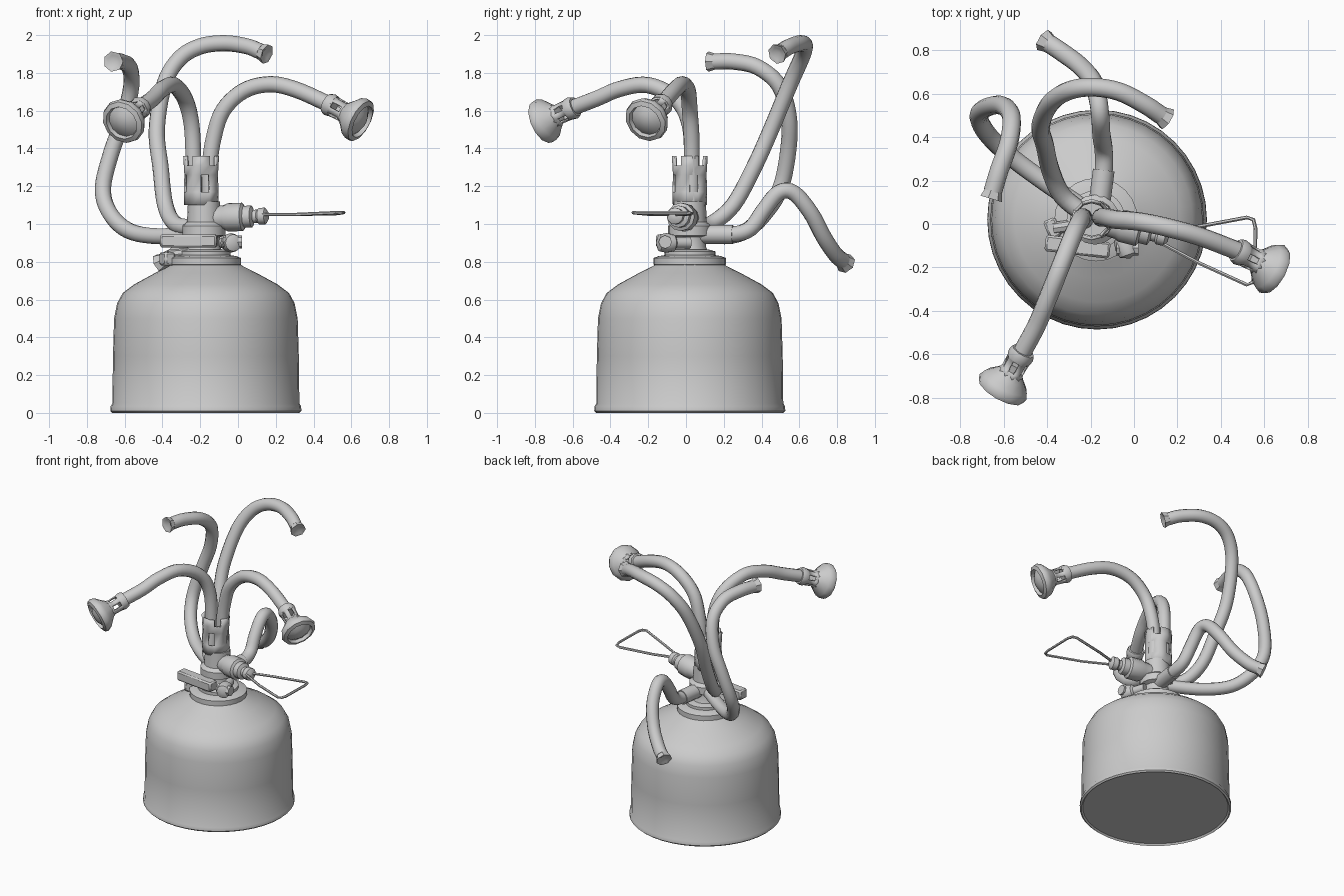
import bpy, bmesh, math
from mathutils import Vector, Matrix

if "Cube" in bpy.data.objects:
    bpy.data.objects.remove(bpy.data.objects["Cube"])

AX, AY = -0.17, 0.02          # canister axis


def finish(name, bm, solid=0, angle=40):
    bmesh.ops.remove_doubles(bm, verts=bm.verts, dist=1e-5)
    bmesh.ops.recalc_face_normals(bm, faces=bm.faces)
    me = bpy.data.meshes.new(name)
    bm.to_mesh(me)
    bm.free()
    ob = bpy.data.objects.new(name, me)
    bpy.context.collection.objects.link(ob)
    if solid:
        m = ob.modifiers.new("wall", 'SOLIDIFY')
        m.thickness = solid
        m.offset = 0
    bpy.ops.object.select_all(action='DESELECT')
    ob.select_set(True)
    bpy.context.view_layer.objects.active = ob
    bpy.ops.object.shade_smooth_by_angle(angle=math.radians(angle))
    return ob


def lathe(name, profile, origin, axis=(0, 0, 1), n=16, solid=0, holes=None, angle=40):
    """Revolve (radius, distance) pairs; holes(row, column) leaves faces out."""
    q = Vector(axis).to_track_quat('Z', 'Y')
    o = Vector(origin)
    bm = bmesh.new()
    rings = [[bm.verts.new(o + q @ Vector((r * math.cos(math.tau * i / n),
                                           r * math.sin(math.tau * i / n), t)))
              for i in range(n)] for r, t in profile]
    for k in range(len(rings) - 1):
        for i in range(n):
            if holes and holes(k, i):
                continue
            j = (i + 1) % n
            bm.faces.new((rings[k][i], rings[k][j], rings[k + 1][j], rings[k + 1][i]))
    return finish(name, bm, solid, angle)


def spline(points, steps):
    p = [Vector(a) for a in points]
    p = [2 * p[0] - p[1]] + p + [2 * p[-1] - p[-2]]
    out = []
    for i in range(1, len(p) - 2):
        a, b, c, d = p[i - 1:i + 3]
        for s in range(steps):
            t = s / steps
            out.append(0.5 * (2 * b + (c - a) * t + (2 * a - 5 * b + 4 * c - d) * t * t
                              + (3 * b - a - 3 * c + d) * t ** 3))
    return out + [p[-2]]


def tube(name, points, r, n=12, steps=5):
    """Sweep a circle along a smooth path (steps=1 keeps straight runs)."""
    path = spline(points, steps)
    bm = bmesh.new()
    rings, side = [], None
    for i, c in enumerate(path):
        t = (path[min(i + 1, len(path) - 1)] - path[max(i - 1, 0)]).normalized()
        side = t.orthogonal() if side is None else side - t * side.dot(t)
        side.normalize()
        up = t.cross(side)
        rings.append([bm.verts.new(c + r * (side * math.cos(math.tau * k / n)
                                            + up * math.sin(math.tau * k / n)))
                      for k in range(n)])
    for a, b in zip(rings, rings[1:]):
        for k in range(n):
            m = (k + 1) % n
            bm.faces.new((a[k], a[m], b[m], b[k]))
    bm.faces.new(rings[0])
    bm.faces.new(rings[-1])
    return finish(name, bm)


def box(name, center, size, rot_z=0):
    bm = bmesh.new()
    bmesh.ops.create_cube(bm, size=1)
    bm.transform(Matrix.Translation(center) @ Matrix.Rotation(rot_z, 4, 'Z')
                 @ Matrix.Diagonal((*size, 1)))
    bmesh.ops.bevel(bm, geom=bm.edges[:], offset=0.01, segments=1, affect='EDGES')
    return finish(name, bm)


# Gas canister with rolled base rim and domed shoulder
lathe("canister", [(0, .012), (.485, .012), (.495, 0), (.506, .01), (.504, .035), (.495, .05),
                   (.492, .3), (.486, .5), (.47, .58), (.44, .635), (.38, .68), (.27, .74),
                   (.2, .775), (.165, .795), (0, .795)], (AX, AY, 0), n=40)
# Neck collar and cap
lathe("neck_collar", [(0, .775), (.165, .775), (.192, .785), (.192, .82), (.165, .83),
                      (.135, .835), (.135, .855), (.1, .865), (0, .865)], (AX - .005, AY, 0), n=24)
# Valve block below the burner
lathe("valve_block", [(0, .85), (.1, .85), (.085, .88), (.085, .93), (.115, .94), (.115, .99),
                      (.09, 1.01), (.085, 1.12), (0, 1.12)], (AX - .01, AY, 0), n=16)
# Slotted burner sleeve with notched top
lathe("burner_sleeve", [(.083, 1.1), (.085, 1.17), (.082, 1.26), (.085, 1.31), (.088, 1.36)],
      (AX - .025, AY, 0), n=12, solid=.014,
      holes=lambda k, i: (k == 1 and i % 3 == 0) or (k == 3 and i % 3 == 1))

# Side valve with stepped body
valve_axis = Vector((1, -.25, .04)).normalized()
lathe("side_valve", [(0, 0), (.06, .02), (.066, .1), (.075, .12), (.075, .2), (.058, .21),
                     (.058, .25), (.035, .26), (.035, .28), (.044, .29), (.044, .325),
                     (.02, .34), (0, .34)], (AX, AY, 1.03), valve_axis, n=12)
# Wire key loop
tube("wire_handle", [(.12, -.06, 1.05), (.28, -.015, 1.05), (.52, .03, 1.055), (.55, .02, 1.058),
                     (.56, -.02, 1.06), (.555, -.24, 1.06), (.545, -.27, 1.06), (.52, -.28, 1.06),
                     (.3, -.18, 1.05), (.13, -.09, 1.05)], .009, n=6, steps=1)
# Front bar, plug and round knob
box("front_bar", (-.26, -.105, .91), (.3, .075, .07), -.12)
lathe("front_knob", [(0, 0), (.03, 0), (.03, .08), (.045, .09), (.052, .13), (.045, .17), (0, .19)],
      (-.08, .02, .9), (.35, -1, 0), n=12)
lathe("bar_end_cap", [(0, 0), (.035, 0), (.035, .1), (0, .1)], (-.08, -.11, .905), (1, 0, 0), n=8)
box("lower_lug", (-.375, -.02, .815), (.06, .09, .07), .4)
lathe("lug_stem", [(0, 0), (.028, 0), (.028, .2), (0, .2)], (-.37, -.02, .835), (1, .15, .1), n=8)
# Thick sleeve at the rear hose
lathe("rear_sleeve", [(0, 0), (.05, 0), (.05, .2), (.042, .2)], (-.165, .05, .945), (.13, 1, 0), n=12)

# Five bent hoses
R = .043
hoses = {
    "right_hose": [(-.15, .03, 1.12), (-.15, .03, 1.3), (-.13, .03, 1.45), (-.08, .02, 1.6),
                   (.03, .01, 1.705), (.17, -.02, 1.74), (.31, -.06, 1.71), (.48, -.125, 1.635)],
    "left_hose": [(-.23, .02, 1.12), (-.235, .03, 1.3), (-.245, .02, 1.52), (-.28, -.05, 1.66),
                  (-.34, -.2, 1.735), (-.4, -.35, 1.715), (-.45, -.47, 1.665), (-.52, -.6, 1.615)],
    "tall_hose": [(-.22, .04, .98), (-.33, .13, 1.0), (-.385, .25, 1.1), (-.41, .36, 1.3),
                  (-.43, .45, 1.5), (-.39, .55, 1.74), (-.31, .61, 1.875), (-.2, .63, 1.94),
                  (-.07, .61, 1.957), (.05, .55, 1.94), (.125, .5, 1.91)],
    "side_hose": [(-.2, .05, .95), (-.42, .2, .935), (-.58, .32, .965), (-.68, .42, 1.06),
                  (-.715, .5, 1.19), (-.67, .54, 1.38), (-.605, .545, 1.56), (-.565, .495, 1.73),
                  (-.575, .38, 1.83), (-.62, .25, 1.86), (-.65, .15, 1.86)],
    "rear_hose": [(-.17, .05, .945), (-.14, .24, .945), (-.14, .34, .975), (-.15, .41, 1.07),
                  (-.155, .49, 1.165), (-.165, .57, 1.165), (-.19, .66, 1.06), (-.25, .73, .93),
                  (-.33, .79, .84), (-.39, .83, .805)],
}
for name, pts in hoses.items():
    tube(name, pts, R)

# Small flared open ends on the three bare hoses
for name in ("tall_hose", "side_hose", "rear_hose"):
    a, b = Vector(hoses[name][-2]), Vector(hoses[name][-1])
    lathe(name + "_end", [(R, -.005), (.045, .005), (.055, .035), (.035, .03), (0, .01)], b, b - a, n=7)

# Bell heads: collar, slotted cage, flared cup and domed face
for side, start, axis in (("right", (.47, -.12, 1.64), (.8, -.42, -.42)),
                          ("left", (-.51, -.585, 1.622), (-.45, -.8, -.37))):
    d = Vector(axis).normalized()
    lathe(side + "_bell_collar", [(.04, 0), (.055, 0), (.062, .02), (.058, .045), (0, .045)],
          start, d, n=10)
    lathe(side + "_bell_cage", [(.054, .03), (.05, .05), (.048, .11), (.06, .135)],
          start, d, n=10, solid=.012, holes=lambda k, i: k == 1 and i % 2 == 0)
    lathe(side + "_bell_cup", [(0, .1), (.045, .105), (.075, .14), (.11, .175), (.123, .205),
                               (.117, .225), (.092, .235), (.085, .212), (.075, .218),
                               (.045, .236), (0, .243)], start, d, n=12)
